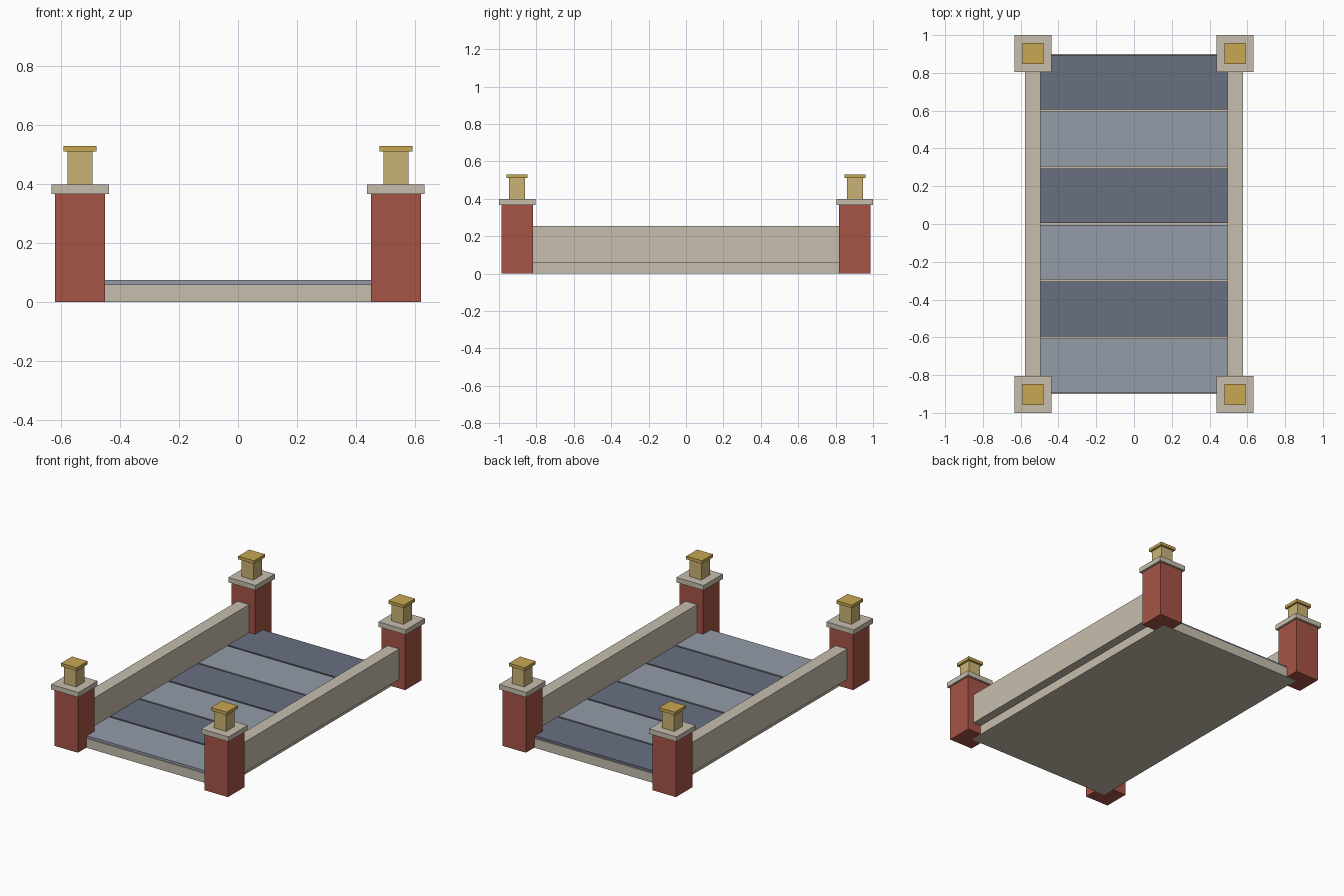
import bpy

if "Cube" in bpy.data.objects:
    bpy.data.objects.remove(bpy.data.objects["Cube"])


def material(name, rgb):
    """Flat colour from sRGB 0-255 values."""
    m = bpy.data.materials.new(name)
    lin = [((c / 255 + 0.055) / 1.055) ** 2.4 for c in rgb]
    m.diffuse_color = (*lin, 1)
    m.use_nodes = True
    m.node_tree.nodes["Principled BSDF"].inputs["Base Color"].default_value = m.diffuse_color
    return m


brick = material("red brick", (166, 84, 70))
stone = material("pale stone", (199, 190, 174))
dark_slate = material("dark slate", (104, 112, 128))
light_slate = material("light slate", (147, 156, 169))
lamp = material("lamp tan", (201, 179, 117))
gold = material("gold", (201, 167, 82))


def box(name, x, y, z, mat):
    """Box from (min, max) ranges on each axis."""
    bpy.ops.mesh.primitive_cube_add(size=1, location=[sum(r) / 2 for r in (x, y, z)])
    ob = bpy.context.object
    ob.name = name
    ob.scale = [r[1] - r[0] for r in (x, y, z)]
    bpy.ops.object.transform_apply(location=False, rotation=False, scale=True)
    ob.data.materials.append(mat)
    return ob


def post_block(name, cx, cy, width, z, mat):
    h = width / 2
    box(name, (cx - h, cx + h), (cy - h, cy + h), z, mat)


# Bridge slab
box("deck_slab", (-0.52, 0.52), (-0.9, 0.9), (0, 0.06), stone)

# Paving bands, alternating shades from the front
for i in range(6):
    cy = -0.75 + 0.3 * i
    box(f"paving_band_{i + 1}", (-0.495, 0.495), (cy - 0.1445, cy + 0.1445),
        (0.06, 0.075), dark_slate if i % 2 else light_slate)

for sx, side in ((-1, "left"), (1, "right")):
    cx = 0.535 * sx
    # Side wall, overhanging the slab
    box(f"{side}_parapet", (cx - 0.041, cx + 0.041), (-0.89, 0.89), (0.06, 0.255), stone)
    # Corner pillars with lanterns
    for sy, end in ((-1, "front"), (1, "back")):
        cy = 0.9025 * sy
        tag = f"{end}_{side}"
        post_block(f"{tag}_pillar", cx, cy, 0.168, (0.001, 0.366), brick)
        post_block(f"{tag}_pillar_cap", cx, cy, 0.195, (0.366, 0.398), stone)
        post_block(f"{tag}_lantern", cx, cy, 0.086, (0.398, 0.51), lamp)
        post_block(f"{tag}_lantern_cap", cx, cy, 0.112, (0.51, 0.53), gold)
